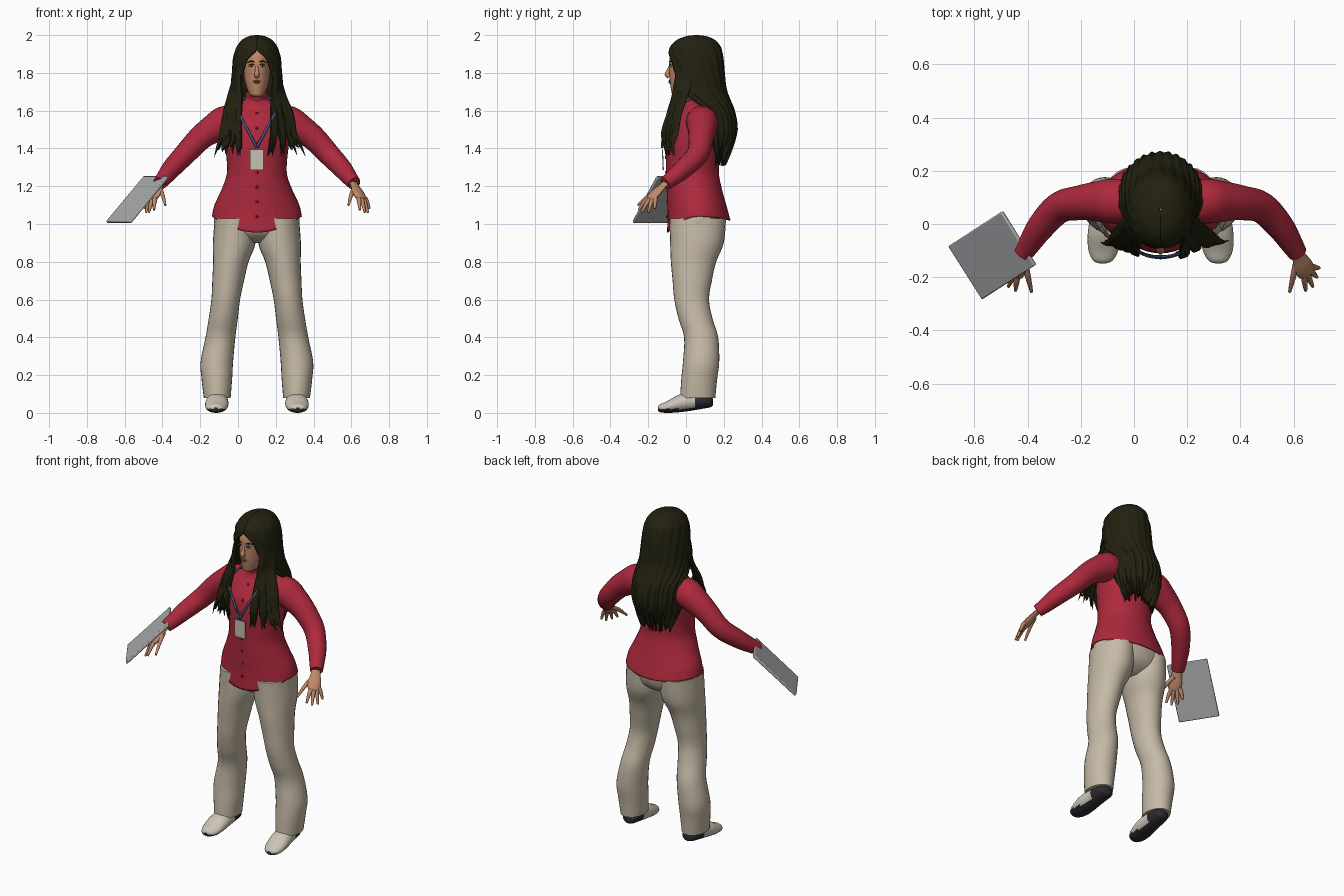
import bpy, bmesh, math, random
from mathutils import Vector

random.seed(4)
MID = 0.1  # body centre line on x
if "Cube" in bpy.data.objects:
    bpy.data.objects.remove(bpy.data.objects["Cube"])


def material(name, *rgb):
    m = bpy.data.materials.new(name)
    m.use_nodes = True
    m.diffuse_color = (*rgb, 1)
    bsdf = m.node_tree.nodes["Principled BSDF"]
    bsdf.inputs["Base Color"].default_value = (*rgb, 1)
    bsdf.inputs["Roughness"].default_value = 0.8
    return m


RED = material("red cloth", 0.42, 0.022, 0.045)
DARK_RED = material("dark red", 0.16, 0.01, 0.02)
BEIGE = material("beige cloth", 0.56, 0.49, 0.38)
HAIR = material("dark brown hair", 0.016, 0.015, 0.005)
SKIN = material("skin", 0.52, 0.25, 0.14)
LIPS = material("lips", 0.36, 0.12, 0.08)
BLUE = material("blue strap", 0.05, 0.1, 0.24)
CREAM = material("cream", 0.6, 0.56, 0.47)
GREY = material("tablet grey", 0.4, 0.4, 0.42)
BLACK = material("black rubber", 0.025, 0.025, 0.03)


def finish(name, bm, mats, rule=None):
    bmesh.ops.recalc_face_normals(bm, faces=bm.faces)
    for f in bm.faces:
        f.smooth = True
        if rule:
            f.material_index = rule(f.calc_center_median())
    mesh = bpy.data.meshes.new(name)
    bm.to_mesh(mesh)
    bm.free()
    obj = bpy.data.objects.new(name, mesh)
    bpy.context.collection.objects.link(obj)
    for m in mats if isinstance(mats, list) else [mats]:
        mesh.materials.append(m)
    return obj


def smooth(pts, k=4):
    """Catmull-Rom through tuples of any length."""
    out = []
    for i in range(len(pts) - 1):
        a, b, c, d = (pts[max(0, min(len(pts) - 1, i + j))] for j in (-1, 0, 1, 2))
        for s in range(k):
            t = s / k
            out.append(tuple(q + 0.5 * t * (r - p + t * (2 * p - 5 * q + 4 * r - w + t * (3 * (q - r) + w - p)))
                             for p, q, r, w in zip(a, b, c, d)))
    return out + [tuple(pts[-1])]


def loft(name, rings, mats, closed=True, caps=True, rule=None):
    bm = bmesh.new()
    rows = [[bm.verts.new(p) for p in r] for r in rings]
    n = len(rows[0])
    for a, b in zip(rows, rows[1:]):
        for i in range(n if closed else n - 1):
            j = (i + 1) % n
            bm.faces.new((a[i], a[j], b[j], b[i]))
    if caps:
        bm.faces.new(rows[0])
        bm.faces.new(rows[-1])
    return finish(name, bm, mats, rule)


def oval(cx, cy, rx, ry, z, n=28):
    return [(cx + rx * math.sin(2 * math.pi * i / n), cy - ry * math.cos(2 * math.pi * i / n), z) for i in range(n)]


def column(name, stations, mat, caps=True):
    """Stations are z, offset from centre line, y, x radius, y radius."""
    return loft(name, [oval(MID + d, y, rx, ry, z) for z, d, y, rx, ry in smooth(stations)], mat, caps=caps)


def tube(name, path, mat, s=1, flat=1.0, side=(0.7, 0.7, 0), n=12):
    """Path points are offset, y, z, radius; s mirrors the offset."""
    pts = smooth(path)
    pos = [Vector((MID + s * p[0], p[1], p[2])) for p in pts]
    side = Vector((s * side[0], side[1], side[2]))
    rings = []
    for i, p in enumerate(pos):
        t = (pos[min(i + 1, len(pos) - 1)] - pos[max(i - 1, 0)]).normalized()
        u = (side - t * side.dot(t)).normalized()
        v = t.cross(u)
        r = max(pts[i][3], 0.001)
        rings.append([p + u * r * math.cos(2 * math.pi * k / n) + v * r * flat * math.sin(2 * math.pi * k / n)
                      for k in range(n)])
    return loft(name, rings, mat)


def blob(name, loc, radii, mat):
    bm = bmesh.new()
    bmesh.ops.create_uvsphere(bm, u_segments=14, v_segments=8, radius=1)
    for v in bm.verts:
        v.co = Vector(a * b + c for a, b, c in zip(v.co, radii, loc))
    return finish(name, bm, mat)


# Shirt: oval sections with a curved hem
body = [(1.04, .067, .238, .168), (1.10, .06, .225, .157), (1.18, .045, .188, .147), (1.26, .035, .16, .14),
        (1.34, .035, .16, .142), (1.42, .04, .17, .15), (1.5, .05, .178, .15), (1.56, .065, .18, .13),
        (1.61, .075, .15, .1), (1.645, .06, .085, .072), (1.665, .045, .062, .06), (1.7, .035, .062, .062)]
rings = []
for z, y, rx, ry in smooth(body):
    fade = max(0, 1 - (z - 1.04) / 0.16)
    ring = []
    for px, py, pz in oval(MID, y, rx, ry, z, 40):
        c = (y - py) / ry
        ring.append((px, py, pz - fade * c * c * (0.085 if c > 0 else 0.02)
                     - (0.03 * max(0, c) ** 4 if z > 1.67 else 0)))
    rings.append(ring)
shirt = loft("shirt", rings, RED, caps=False)
shirt.modifiers.new("thickness", "SOLIDIFY").thickness = 0.006

# Buttons down the front
for i in range(8):
    z = 1.04 + i * 0.078
    near = min(smooth(body, 12), key=lambda b: abs(b[0] - z))
    blob("button", (MID, near[1] - near[3] - .001, z), (.008, .004, .008), DARK_RED)

# Trousers
column("trouser_hips", [(.9, 0, .06, .08, .06), (.93, 0, .06, .17, .11), (.97, 0, .06, .217, .14),
                        (1.04, 0, .063, .225, .15), (1.12, 0, .06, .19, .13)], BEIGE)
leg = [(1.03, .115, .062, .108, .15), (.9, .12, .058, .113, .142), (.8, .138, .04, .094, .12),
       (.7, .152, .033, .084, .104), (.6, .165, .03, .076, .092), (.5, .178, .05, .077, .09),
       (.4, .193, .08, .079, .09), (.27, .212, .08, .086, .096), (.18, .212, .07, .081, .095),
       (.08, .21, .062, .071, .093)]

sleeve = [(.1, .07, 1.555, .07), (.17, .085, 1.54, .085), (.23, .085, 1.505, .077), (.3, .08, 1.455, .066),
          (.38, .062, 1.37, .059), (.45, -.01, 1.295, .052), (.49, -.07, 1.245, .043), (.515, -.11, 1.215, .036)]
finger_tips = [(.485, -.255, 1.1), (.545, -.25, 1.075), (.572, -.235, 1.062), (.588, -.2, 1.06), (.596, -.165, 1.08)]
shoe = [(-.148, .012, .012, .03), (-.138, .036, .004, .045), (-.1, .056, 0, .062), (-.04, .062, .003, .095),
        (.03, .056, .012, .11), (.1, .05, .024, .1), (.13, .038, .03, .09), (.142, .012, .04, .075)]

for s, side in ((1, "left"), (-1, "right")):
    column(side + "_trouser_leg", [(z, s * d, y, rx, ry) for z, d, y, rx, ry in leg], BEIGE)
    tube(side + "_sleeve", sleeve, RED, s, n=20)
    # Hand: flat palm with fingers
    tube(side + "_palm", [(.5, -.09, 1.235, .024), (.52, -.125, 1.2, .028), (.537, -.16, 1.165, .038),
                          (.55, -.185, 1.138, .034), (.553, -.192, 1.13, .02)], SKIN, s, 0.45)
    for k, (d, y, z) in enumerate(finger_tips):
        o = -.028 + k * 0.0145
        base = (.548 + o * .7, -.183 + o * .7, 1.14) if k else (.512, -.14, 1.185)
        bend = tuple((a + b) / 2 for a, b in zip(base, (d, y, z + .016)))
        tube(side + "_finger", [(*base, .013), (*bend, .011), (d, y, z, .006)], SKIN, s, n=8)
    # Shoe: pale upper with a black sole and heel
    rings = []
    for y, w, low, high in smooth(shoe):
        cx = MID + s * (.21 - y * .05)
        rings.append([(cx + w * math.cos(a), y, (low + high) / 2 + (high - low) / 2 * math.sin(a))
                      for a in (2 * math.pi * k / 24 for k in range(24))])
    loft(side + "_shoe", rings, [CREAM, BLACK],
         rule=lambda c: int(c.y > .045 or c.z < .022 + max(0, c.y) * .2))
    # Eyes, brows
    e = MID + s * .029
    blob(side + "_eye", (e, -.079, 1.838), (.014, .007, .006), CREAM)
    blob(side + "_iris", (e, -.084, 1.838), (.006, .004, .0055), HAIR)
    tube(side + "_brow", [(.012, -.088, 1.856, .002), (.03, -.084, 1.862, .004), (.05, -.066, 1.855, .002)],
         HAIR, s, n=6)
    tube(side + "_lash", [(.014, -.087, 1.842, .001), (.029, -.087, 1.847, .0025), (.045, -.073, 1.84, .001)],
         HAIR, s, n=6)
    # Lanyard strap
    tube(side + "_strap", [(.06, .04, 1.67, .007), (.1, -.04, 1.63, .007), (.09, -.095, 1.58, .007),
                           (.05, -.118, 1.5, .007), (0, -.126, 1.405, .007)], BLUE, s, n=8)
    # Locks of hair over the chest
    for k in range(13):
        u = k / 12
        j = random.uniform(-.012, .012)
        tube(side + "_hair_lock",
             [(.085 + .02 * u, -.035 + .05 * u, 1.86, .012), (.096 + .022 * u, -.045 + .06 * u, 1.76, .02),
              (.092 + .05 * u, -.06 + .05 * u, 1.67, .022), (.092 + .08 * u + j, -.088 + .05 * u, 1.58, .02),
              (.09 + .1 * u + j, -.112 + .05 * u + j, 1.48, .017),
              (.082 + .13 * u + 2 * j, -.108 + .04 * u, 1.41 + j, .01),
              (.075 + .155 * u + 3 * j, -.1 + .03 * u + j, 1.36 + random.uniform(-.01, .06), .001)],
             HAIR, s, 0.6, n=7)

# Head and neck
column("neck", [(1.58, 0, .055, .06, .055), (1.66, 0, .04, .05, .05), (1.76, 0, .035, .052, .055)], SKIN)
column("head", [(1.672, 0, -.035, .016, .02), (1.682, 0, -.03, .034, .042), (1.7, 0, -.015, .046, .062),
                (1.74, 0, .0, .06, .084), (1.78, 0, .01, .068, .097), (1.84, 0, .012, .071, .1),
                (1.9, 0, .02, .07, .1), (1.95, 0, .035, .045, .065)], SKIN)
tube("nose", [(0, -.08, 1.845, .006), (0, -.092, 1.815, .009), (0, -.099, 1.793, .014), (0, -.088, 1.78, .012)],
     SKIN, side=(1, 0, 0))
blob("upper_lip", (MID, -.087, 1.757), (.022, .007, .0045), LIPS)
blob("lower_lip", (MID, -.086, 1.749), (.018, .008, .005), LIPS)

# Hair: z, y, x radius, y radius, half angle of the front opening
mane = [(2.0, .055, .004, .004, 0), (1.995, .055, .04, .05, 0), (1.975, .052, .08, .1, 0), (1.94, .05, .107, .132, 0),
        (1.915, .05, .116, .14, 3), (1.87, .052, .126, .146, 25), (1.8, .058, .132, .146, 36),
        (1.72, .065, .138, .148, 50), (1.66, .075, .148, .158, 72), (1.6, .085, .162, .172, 95),
        (1.5, .09, .165, .182, 100), (1.41, .09, .15, .155, 108), (1.34, .095, .125, .115, 120)]
N = 72
groove = [1 + .018 * math.sin(i * 1.25) + random.uniform(-.008, .008) for i in range(N + 1)]
ragged = [random.uniform(-.25, .3) for _ in range(N + 1)]
rings = []
for z, y, rx, ry, open_deg in smooth(mane):
    a = math.radians(max(0, open_deg))
    ring = []
    for i in range(N + 1):
        t = a + (2 * math.pi - 2 * a) * i / N
        g = 1 + (groove[i] - 1) * min(1, (2.0 - z) * 12)
        ring.append((MID + rx * g * math.sin(t), y - ry * g * math.cos(t), z + max(0, 1.48 - z) * ragged[i]))
    rings.append(ring)
hair = loft("long_hair", rings, HAIR, closed=False, caps=False)
hair.modifiers.new("thickness", "SOLIDIFY").thickness = 0.012


# Flat plates: badge and tablet
def plate(name, corners, depth, mat):
    bm = bmesh.new()
    face = bm.faces.new([bm.verts.new(c) for c in corners])
    face.normal_update()
    back = face.normal * -depth
    new = bmesh.ops.extrude_face_region(bm, geom=[face], use_keep_orig=True)["geom"]
    for v in (g for g in new if isinstance(g, bmesh.types.BMVert)):
        v.co += back
    obj = finish(name, bm, mat)
    bevel = obj.modifiers.new("soft_edge", "BEVEL")
    bevel.width, bevel.segments = depth * 0.3, 2


plate("badge", [(.063, -.123, 1.285), (.137, -.123, 1.285), (.137, -.128, 1.395), (.063, -.128, 1.395)], .006, CREAM)
plate("tablet", [(-.573, -.285, 1.015), (-.375, -.157, 1.255), (-.5, .045, 1.255), (-.7, -.085, 1.015)], .016, GREY)

bpy.ops.object.select_all(action="DESELECT")
for o in bpy.context.collection.objects:
    if o.type == "MESH":
        o.select_set(True)
        bpy.context.view_layer.objects.active = o
bpy.ops.object.shade_smooth_by_angle(angle=math.radians(45))
